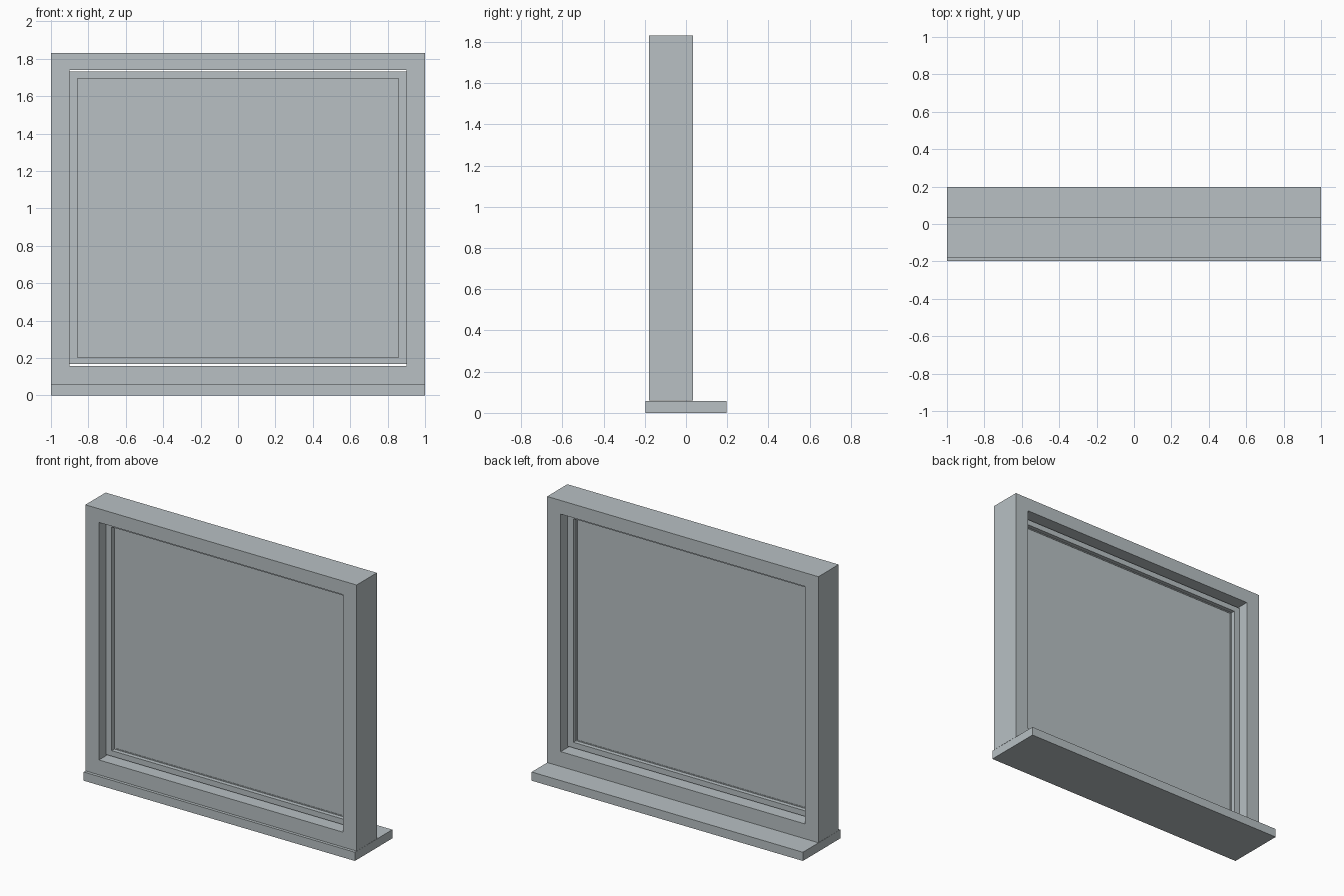
import bpy

if "Cube" in bpy.data.objects:
    bpy.data.objects.remove(bpy.data.objects["Cube"])

mat = bpy.data.materials.new("pale blue grey")
mat.diffuse_color = (0.48, 0.53, 0.55, 1)
mat.use_nodes = True
mat.node_tree.nodes["Principled BSDF"].inputs["Base Color"].default_value = mat.diffuse_color


def box(name, x, y, z):
    """Axis-aligned box from (min, max) pairs."""
    bpy.ops.mesh.primitive_cube_add(size=1, location=[(a + b) / 2 for a, b in (x, y, z)])
    ob = bpy.context.object
    ob.name = name
    ob.scale = [b - a for a, b in (x, y, z)]
    bpy.ops.object.transform_apply(location=False, rotation=False, scale=True)
    ob.data.materials.append(mat)
    return ob


def frame(name, x_in, x_out, y, z_bottom, z_top):
    """Two full-height stiles with a bottom and a top rail between them."""
    for side, s in (("left", -1), ("right", 1)):
        box(f"{name}_{side}_stile", sorted((s * x_in, s * x_out)), y, (z_bottom[0], z_top[1]))
    box(f"{name}_bottom_rail", (-x_in, x_in), y, z_bottom)
    box(f"{name}_top_rail", (-x_in, x_in), y, z_top)


mid = -0.0725  # depth of the glass plane

# Window sill
box("sill", (-1, 1), (-0.197, 0.197), (0, 0.058))
# Outer frame
frame("outer_frame", 0.9, 1.0, (-0.179, 0.034), (0.059, 0.158), (1.741, 1.832))
# Sash, with a narrow gap above and below
frame("sash", 0.857, 0.9, (mid - 0.034, mid + 0.034), (0.167, 0.204), (1.694, 1.731))
# Thin bead holding the glass
frame("glazing_bead", 0.85, 0.857, (mid - 0.006, mid + 0.006), (0.204, 0.21), (1.688, 1.694))
# Glass pane
box("glass_pane", (-0.85, 0.85), (mid - 0.003, mid + 0.003), (0.21, 1.688))
